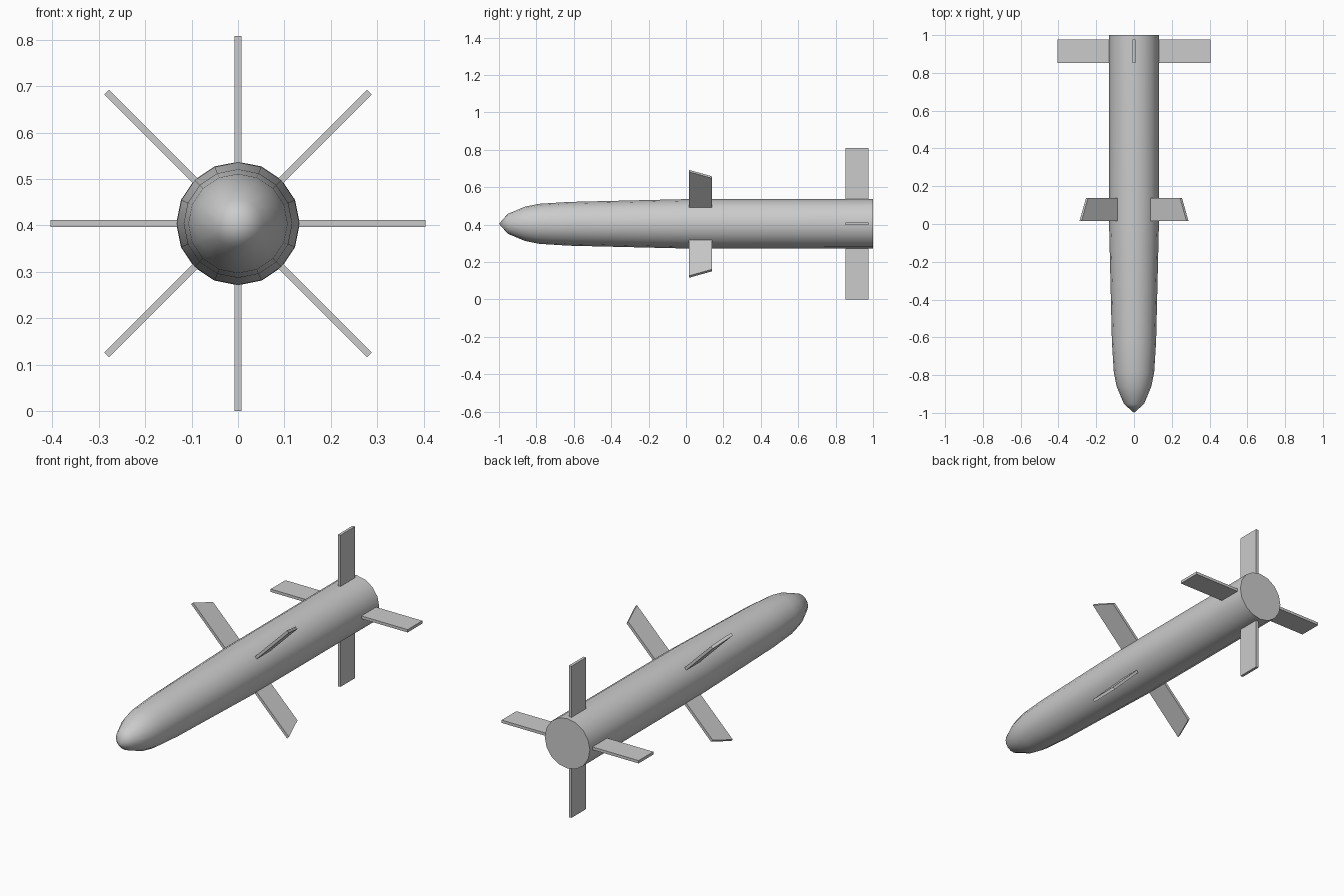
import bpy, bmesh, math
from mathutils import Vector

if "Cube" in bpy.data.objects:
    bpy.data.objects.remove(bpy.data.objects["Cube"])

AXIS_Z = 0.404
SIDES = 16


def make_object(name, bm):
    bmesh.ops.recalc_face_normals(bm, faces=bm.faces[:])
    mesh = bpy.data.meshes.new(name)
    bm.to_mesh(mesh)
    bm.free()
    obj = bpy.data.objects.new(name, mesh)
    obj.location.z = AXIS_Z
    bpy.context.collection.objects.link(obj)
    return obj


# Body: rings along y with a pointed nose and a flat rear cap
def make_body(profile):
    bm = bmesh.new()
    tip = bm.verts.new((0, -1, 0))
    rings = []
    for y, r in profile:
        angles = [2 * math.pi * i / SIDES for i in range(SIDES)]
        rings.append([bm.verts.new((r * math.sin(a), y, r * math.cos(a))) for a in angles])
    for i in range(SIDES):
        j = (i + 1) % SIDES
        bm.faces.new((tip, rings[0][i], rings[0][j]))
        for a, b in zip(rings, rings[1:]):
            bm.faces.new((a[i], b[i], b[j], a[j]))
    bm.faces.new(rings[-1])
    obj = make_object("body", bm)
    bpy.context.view_layer.objects.active = obj
    obj.select_set(True)
    bpy.ops.object.shade_smooth_by_angle(angle=math.radians(40))
    obj.select_set(False)


# Fin: a (radius, y) outline thickened, then turned about the body axis
def make_fin(name, outline, angle, thickness=0.015):
    bm = bmesh.new()
    face = bm.faces.new([bm.verts.new((-thickness / 2, y, r)) for r, y in outline])
    extruded = bmesh.ops.extrude_face_region(bm, geom=[face], use_keep_orig=True)
    moved = [v for v in extruded["geom"] if isinstance(v, bmesh.types.BMVert)]
    bmesh.ops.translate(bm, verts=moved, vec=Vector((thickness, 0, 0)))
    make_object(name, bm).rotation_euler.y = math.radians(angle)


make_body([(-0.953, 0.053), (-0.86, 0.092), (-0.785, 0.107),
           (-0.625, 0.117), (0.0, 0.132), (1.0, 0.133)])

tail = [(0.12, 0.852), (0.404, 0.852), (0.404, 0.976), (0.12, 0.976)]
wing = [(0.12, 0.017), (0.40, 0.017), (0.352, 0.138), (0.12, 0.138)]
for k in range(4):
    make_fin(f"tail_fin_{k + 1}", tail, 90 * k)
    make_fin(f"mid_fin_{k + 1}", wing, 45 + 90 * k)
